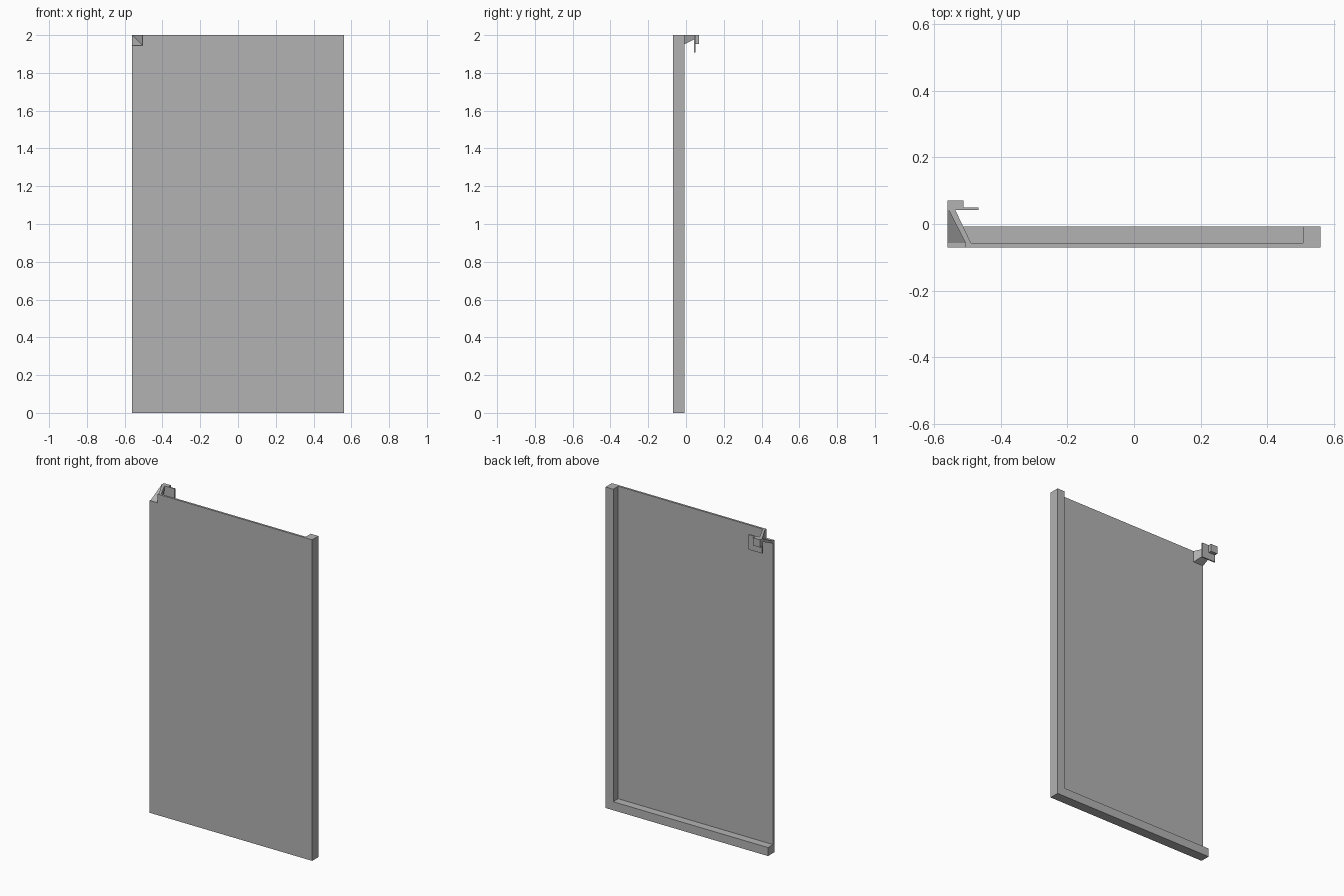
import bpy
import bmesh

cube = bpy.data.objects.get("Cube")
if cube:
    bpy.data.objects.remove(cube, do_unlink=True)

grey = bpy.data.materials.new("plain grey")
grey.use_nodes = True
colour = (0.45, 0.45, 0.45, 1)
grey.diffuse_color = colour
grey.node_tree.nodes["Principled BSDF"].inputs["Base Color"].default_value = colour

W, TOP = 0.56, 2.0          # half width and height
FRONT, BACK = -0.07, 0.07   # overall depth
SKIN = -0.057               # back face of the thin panel
RIM = 0.053                 # width of the rim bars


def loft(name, front, y0, back, y1):
    """Solid between two matching (x, z) outlines at depths y0 and y1."""
    bm = bmesh.new()
    a = [bm.verts.new((x, y0, z)) for x, z in front]
    b = [bm.verts.new((x, y1, z)) for x, z in back]
    bm.faces.new(a)
    bm.faces.new(b[::-1])
    n = len(a)
    for i in range(n):
        j = (i + 1) % n
        bm.faces.new((a[i], a[j], b[j], b[i]))
    bmesh.ops.recalc_face_normals(bm, faces=bm.faces)
    mesh = bpy.data.meshes.new(name)
    bm.to_mesh(mesh)
    bm.free()
    mesh.materials.append(grey)
    obj = bpy.data.objects.new(name, mesh)
    bpy.context.collection.objects.link(obj)
    return obj


def corner_square(w, h):
    """Rectangle hanging in the top corner on the -x side."""
    return [(-W, TOP - h), (w - W, TOP - h), (w - W, TOP), (-W, TOP)]


def corner_angle(inner, outer):
    """L-shaped outline of a wall and floor around the top corner."""
    return [(-W, TOP - outer), (outer - W, TOP - outer), (outer - W, TOP),
            (inner - W, TOP), (inner - W, TOP - inner), (-W, TOP - inner)]


# Thin panel with a square notch in one top corner
NOTCH = 0.055
panel = [(-W, 0), (W, 0), (W, TOP), (NOTCH - W, TOP),
         (NOTCH - W, TOP - NOTCH), (-W, TOP - NOTCH)]
loft("panel", panel, FRONT, panel, SKIN)

# Raised rim along the bottom and one side
rim = [(-W, 0), (W, 0), (W, TOP), (W - RIM, TOP), (W - RIM, RIM), (-W, RIM)]
loft("rim", rim, SKIN, rim, -0.008)

# Tapered hollow arm behind the notch
loft("catch_arm", corner_angle(NOTCH, 0.071), SKIN,
     corner_angle(0.004, 0.024), 0.042)

# Catch plate and the block on its back
plate = corner_square(0.093, 0.093)
loft("catch_plate", plate, 0.042, plate, 0.05)
block = corner_square(0.048, 0.048)
loft("catch_block", block, 0.05, block, BACK)
